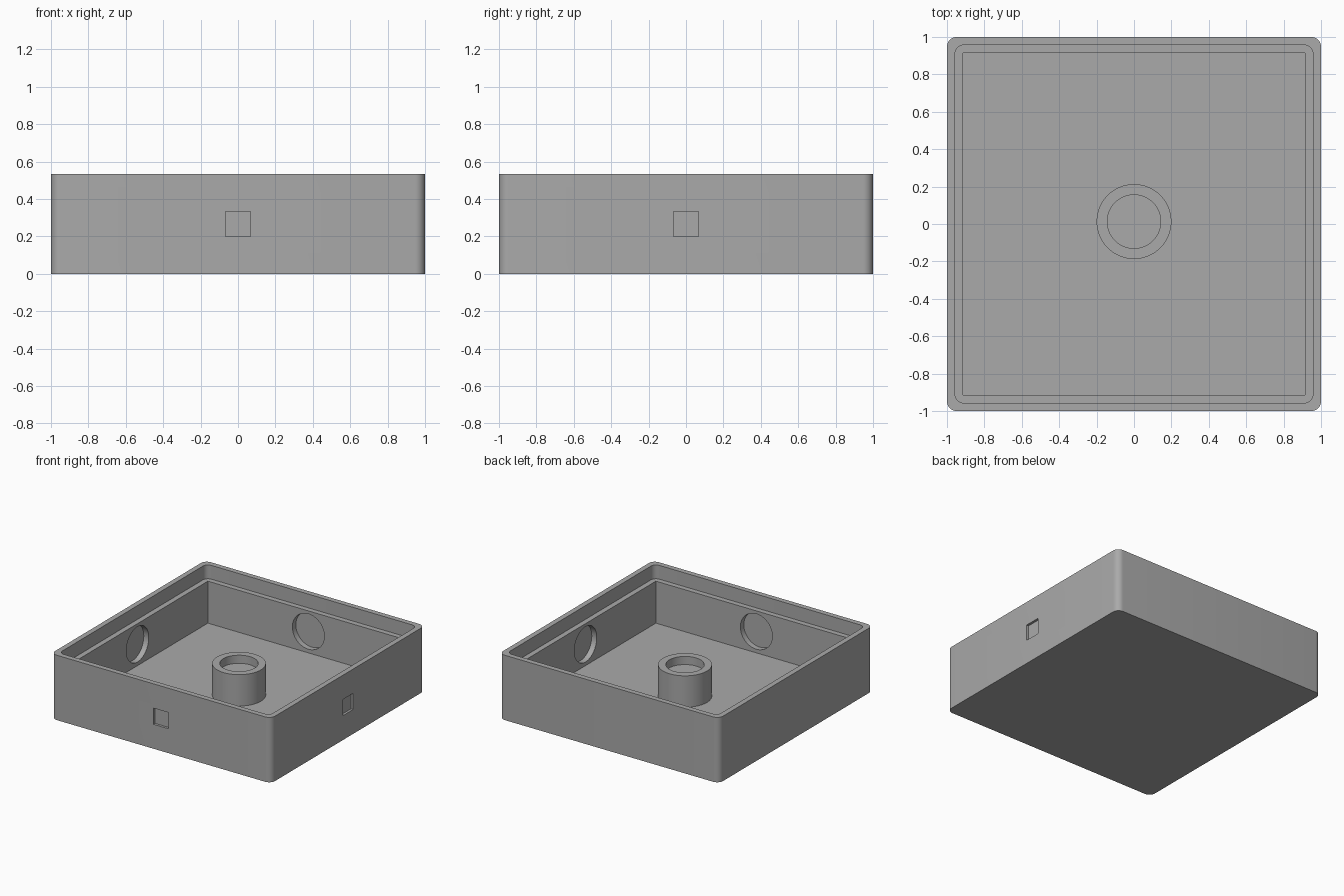
import bpy, bmesh
from math import radians, pi
from mathutils import Matrix, Vector

if "Cube" in bpy.data.objects:
    bpy.data.objects.remove(bpy.data.objects["Cube"])

HEIGHT, FLOOR, LEDGE = 0.533, 0.075, 0.42
INNER = 0.913          # half width of the inner well
PORT_Z = 0.25          # centre of the round recesses

grey = bpy.data.materials.new("plain grey")
grey.use_nodes = True
grey.diffuse_color = (0.4, 0.4, 0.4, 1)
grey.node_tree.nodes["Principled BSDF"].inputs["Base Color"].default_value = (0.4, 0.4, 0.4, 1)


def finish(name, bm):
    mesh = bpy.data.meshes.new(name)
    bm.to_mesh(mesh)
    bm.free()
    mesh.materials.append(grey)
    ob = bpy.data.objects.new(name, mesh)
    bpy.context.collection.objects.link(ob)
    return ob


def block(name, centre, size, radius=0):
    """Box with optionally rounded upright corners."""
    bm = bmesh.new()
    bmesh.ops.create_cube(bm, size=1)
    bmesh.ops.scale(bm, vec=size, verts=bm.verts)
    bmesh.ops.translate(bm, vec=centre, verts=bm.verts)
    if radius:
        upright = [e for e in bm.edges
                   if abs(e.verts[0].co.z - e.verts[1].co.z) > 0.01]
        bmesh.ops.bevel(bm, geom=upright, offset=radius, segments=8,
                        profile=0.5, affect='EDGES')
    return finish(name, bm)


def cylinder(name, centre, radius, depth, axis=(0, 0, 1)):
    bm = bmesh.new()
    turn = Vector((0, 0, 1)).rotation_difference(Vector(axis)).to_matrix().to_4x4()
    bmesh.ops.create_cone(bm, cap_ends=True, segments=64, radius1=radius,
                          radius2=radius, depth=depth,
                          matrix=Matrix.Translation(centre) @ turn)
    return finish(name, bm)


def cut(target, cutter):
    """Subtract the cutter and discard it."""
    mod = target.modifiers.new("cut", 'BOOLEAN')
    mod.operation, mod.solver, mod.object = 'DIFFERENCE', 'EXACT', cutter
    bpy.context.view_layer.objects.active = target
    bpy.ops.object.modifier_apply(modifier=mod.name)
    bpy.data.objects.remove(cutter)


def smooth(ob):
    bpy.ops.object.select_all(action='DESELECT')
    ob.select_set(True)
    bpy.context.view_layer.objects.active = ob
    bpy.ops.object.shade_smooth_by_angle(angle=radians(30))


# Tray with a deep square well and a wider rebate for a lid
tray = block("tray", (0, 0, HEIGHT / 2), (2, 2, HEIGHT), 0.053)
cut(tray, block("well_cutter", (0, 0, FLOOR + 0.5), (2 * INNER, 2 * INNER, 1)))
cut(tray, block("rebate_cutter", (0, 0, LEDGE + 0.5), (1.913, 1.913, 1), 0.045))

# Round recess inside each of the four walls
for axis in ((1, 0, 0), (-1, 0, 0), (0, 1, 0), (0, -1, 0)):
    centre = Vector(axis) * (INNER - 0.055) + Vector((0, 0, PORT_Z))
    cut(tray, cylinder("recess_cutter", centre, 0.145, 0.2, axis))

# Shallow square recess outside the front and the +x wall
cut(tray, block("front_square_cutter", (0, -1.03, 0.267), (0.133, 0.1, 0.133)))
cut(tray, block("side_square_cutter", (1.03, 0, 0.267), (0.1, 0.133, 0.133)))
smooth(tray)

# Centre post with a blind bore
POST_TOP = 0.333
post = cylinder("centre_post", (0, 0.013, (POST_TOP + FLOOR - 0.02) / 2), 0.2,
                POST_TOP - FLOOR + 0.02)
cut(post, cylinder("bore_cutter", (0, 0.013, POST_TOP - 0.067 + 0.1), 0.143, 0.2))
smooth(post)
